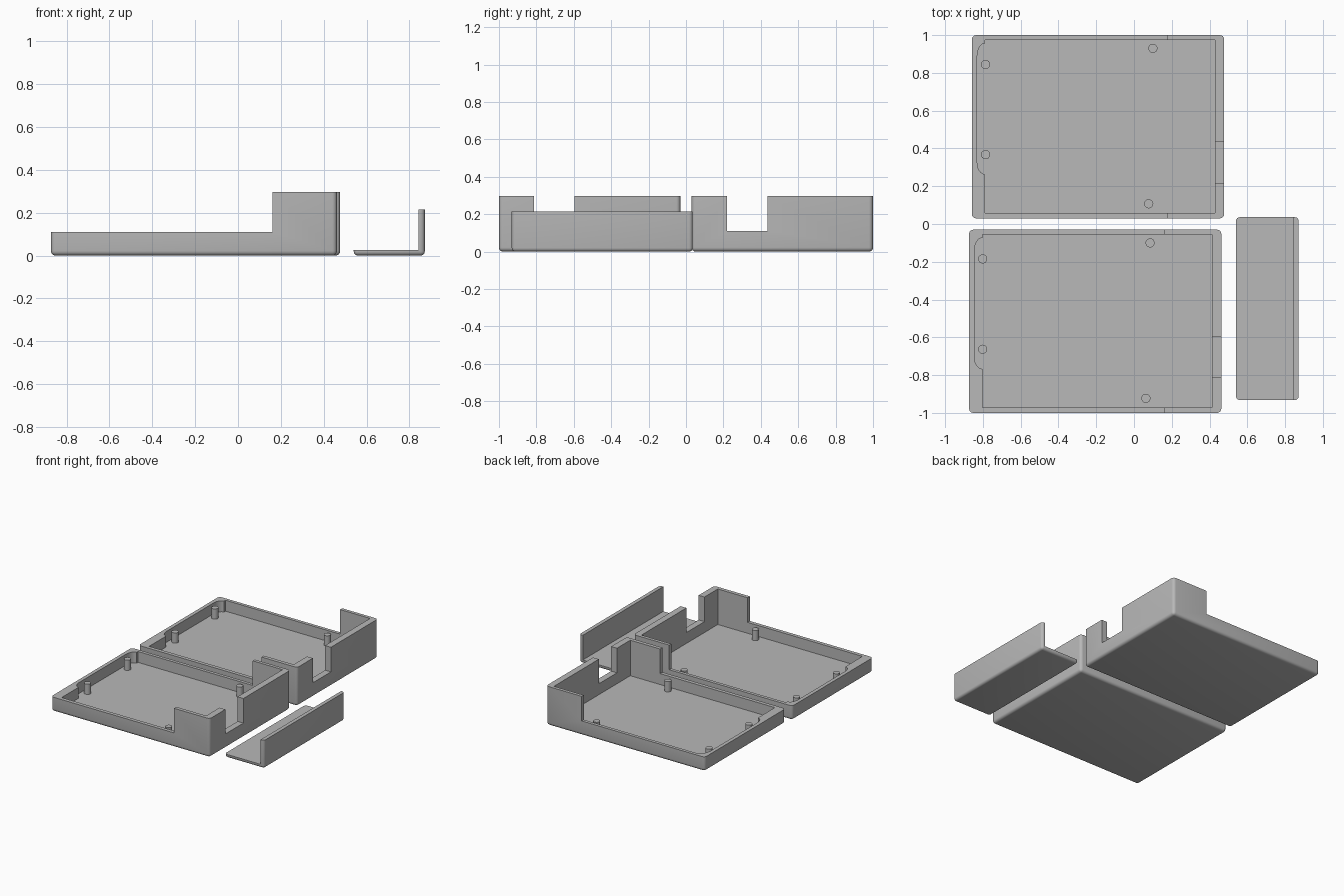
import bpy, bmesh, math
from mathutils import Vector

if "Cube" in bpy.data.objects:
    bpy.data.objects.remove(bpy.data.objects["Cube"])

grey = bpy.data.materials.new("plain grey")
grey.diffuse_color = (0.48, 0.48, 0.48, 1)
grey.use_nodes = True
grey.node_tree.nodes["Principled BSDF"].inputs["Base Color"].default_value = grey.diffuse_color


def add_object(name, bm):
    bmesh.ops.recalc_face_normals(bm, faces=bm.faces[:])
    mesh = bpy.data.meshes.new(name)
    bm.to_mesh(mesh)
    bm.free()
    mesh.materials.append(grey)
    ob = bpy.data.objects.new(name, mesh)
    bpy.context.collection.objects.link(ob)
    return ob


def prism(name, outline, z0, z1):
    """Upright solid with the given outline."""
    bm = bmesh.new()
    face = bm.faces.new([bm.verts.new((x, y, z0)) for x, y in outline])
    ext = bmesh.ops.extrude_face_region(bm, geom=[face])["geom"]
    verts = [v for v in ext if isinstance(v, bmesh.types.BMVert)]
    bmesh.ops.translate(bm, verts=verts, vec=(0, 0, z1 - z0))
    return add_object(name, bm)


def box(name, x0, x1, y0, y1, z0, z1):
    return prism(name, [(x0, y0), (x1, y0), (x1, y1), (x0, y1)], z0, z1)


def rounded_block(name, x0, x1, y0, y1, z1, radius, square_right=False):
    """Block with rounded upright corners and a rounded bottom rim."""
    bm = bmesh.new()
    bmesh.ops.create_cube(bm, size=1)
    for v in bm.verts:
        v.co = Vector((x1 if v.co.x > 0 else x0, y1 if v.co.y > 0 else y0,
                       z1 if v.co.z > 0 else 0))
    edges = []
    for e in bm.edges:
        a, b = e.verts[0].co, e.verts[1].co
        bottom = a.z == 0 and b.z == 0
        upright = a.z != b.z and not (square_right and a.x == x1)
        if bottom or upright:
            edges.append(e)
    bmesh.ops.bevel(bm, geom=edges, offset=radius, segments=4, profile=0.5,
                    affect='EDGES')
    return add_object(name, bm)


def cut(ob, cutter):
    mod = ob.modifiers.new("cut", 'BOOLEAN')
    mod.operation = 'DIFFERENCE'
    mod.solver = 'EXACT'
    mod.object = cutter
    bpy.context.view_layer.objects.active = ob
    bpy.ops.object.modifier_apply(modifier=mod.name)
    bpy.data.objects.remove(cutter)


def smooth(ob):
    bpy.ops.object.select_all(action='DESELECT')
    ob.select_set(True)
    bpy.context.view_layer.objects.active = ob
    bpy.ops.object.shade_smooth_by_angle(angle=math.radians(35))


FLOOR, RIM, TOP = 0.027, 0.11, 0.297

# inside of a tray, with the shallow curved recess in the left wall
arc = [i * math.pi / 16 for i in range(9)]
inside = [(0.428, 0.058), (0.428, 0.975), (-0.788, 0.975)]
inside += [(-0.788 - 0.042 * math.sin(t), 0.89 + 0.067 * math.cos(t)) for t in arc]
inside += [(-0.788 - 0.042 * math.cos(t), 0.325 - 0.062 * math.sin(t)) for t in arc]
inside += [(-0.788, 0.058)]

pegs = [(-0.786, 0.845), (-0.786, 0.367), (0.10, 0.93), (0.078, 0.107)]


def tray(label, dx, dy):
    # shell: hollowed, lowered on the left, notched on the right
    shell = rounded_block(label + "_tray", -0.858, 0.477, 0.03, 1.0, TOP, 0.022)
    cut(shell, prism("hollow", inside, FLOOR, 0.5))
    cut(shell, box("step", -1.2, 0.177, -0.2, 1.2, RIM, 0.6))
    cut(shell, box("notch", 0.3, 0.7, 0.218, 0.435, RIM, 0.55))
    parts = [shell]
    # mounting pegs
    for i, (x, y) in enumerate(pegs):
        ring = [(x + 0.024 * math.cos(k * math.pi / 12),
                 y + 0.024 * math.sin(k * math.pi / 12)) for k in range(24)]
        parts.append(prism(f"{label}_peg_{i + 1}", ring, FLOOR - 0.005, 0.105))
    for ob in parts:
        smooth(ob)
        ob.location = (dx, dy, 0)


tray("back", 0, 0)
tray("front", -0.015, -1.03)

# separate end cover: thin floor with an upright wall on the right
cover = rounded_block("end_cover", 0.54, 0.872, -0.932, 0.036, 0.215, 0.02, True)
cut(cover, box("cover_space", 0.4, 0.843, -1.2, 0.3, FLOOR, 0.5))
smooth(cover)
